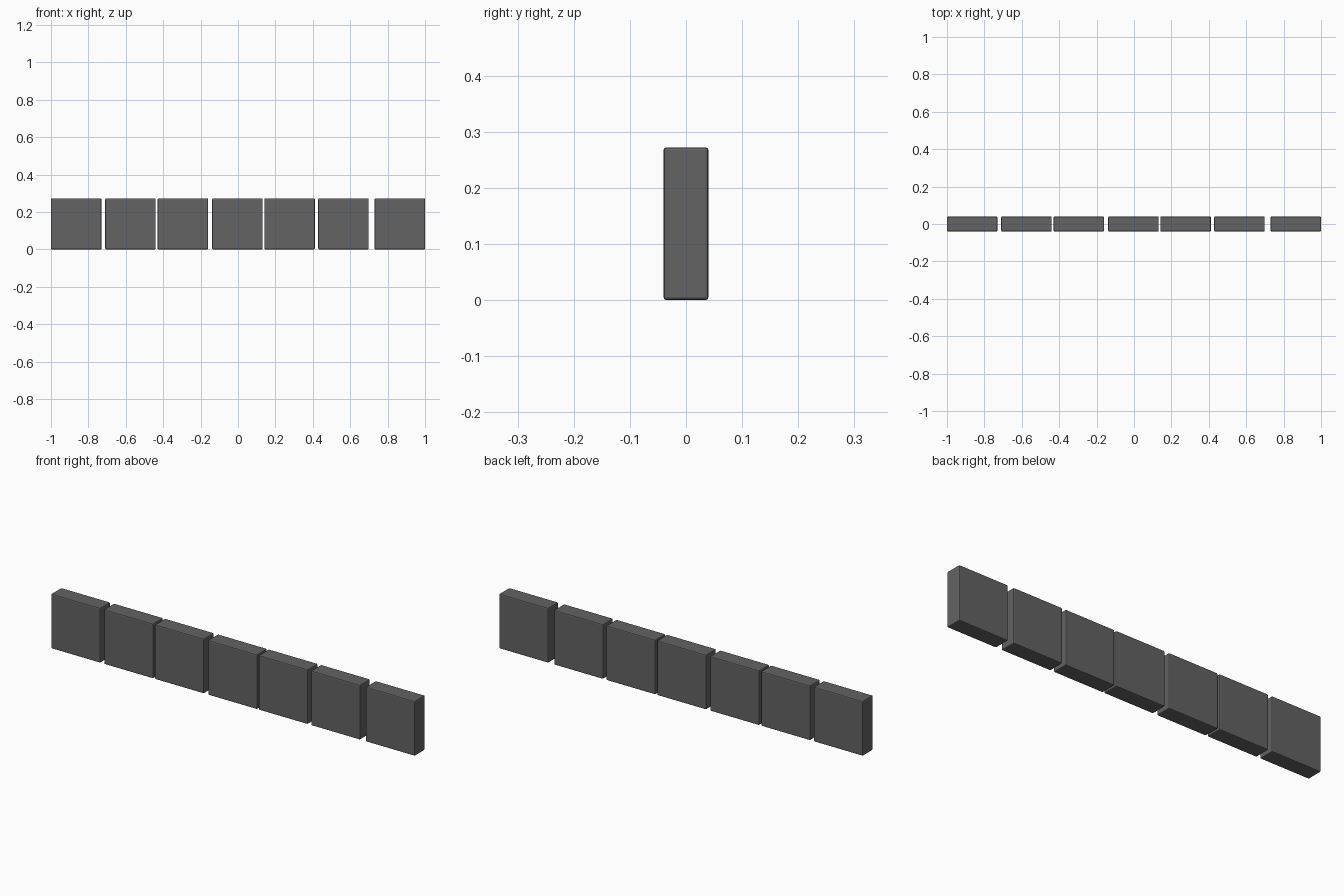
import bpy
import bmesh

if "Cube" in bpy.data.objects:
    bpy.data.objects.remove(bpy.data.objects["Cube"])

# One dark grey stone colour
stone = bpy.data.materials.new("dark_grey_stone")
stone.diffuse_color = (0.125, 0.125, 0.125, 1.0)
stone.use_nodes = True
stone.node_tree.nodes["Principled BSDF"].inputs["Base Color"].default_value = stone.diffuse_color

WIDTH, DEPTH, HEIGHT = 0.27, 0.08, 0.272


def tile_mesh():
    """Upright square slab with slightly worn, softened edges."""
    bm = bmesh.new()
    bmesh.ops.create_cube(bm, size=1.0)
    bmesh.ops.scale(bm, vec=(WIDTH, DEPTH, HEIGHT), verts=bm.verts)
    bmesh.ops.translate(bm, vec=(0, 0, HEIGHT / 2), verts=bm.verts)
    bmesh.ops.bevel(bm, geom=bm.edges[:], offset=0.005, segments=2,
                    profile=0.5, affect='EDGES')
    bmesh.ops.recalc_face_normals(bm, faces=bm.faces)
    mesh = bpy.data.meshes.new("tile")
    bm.to_mesh(mesh)
    bm.free()
    mesh.materials.append(stone)
    return mesh


# Row of seven tiles with uneven gaps
mesh = tile_mesh()
for i, x in enumerate((-0.865, -0.575, -0.295, -0.003, 0.276, 0.564, 0.865)):
    tile = bpy.data.objects.new(f"tile_{i + 1}", mesh)
    tile.location.x = x
    bpy.context.collection.objects.link(tile)
